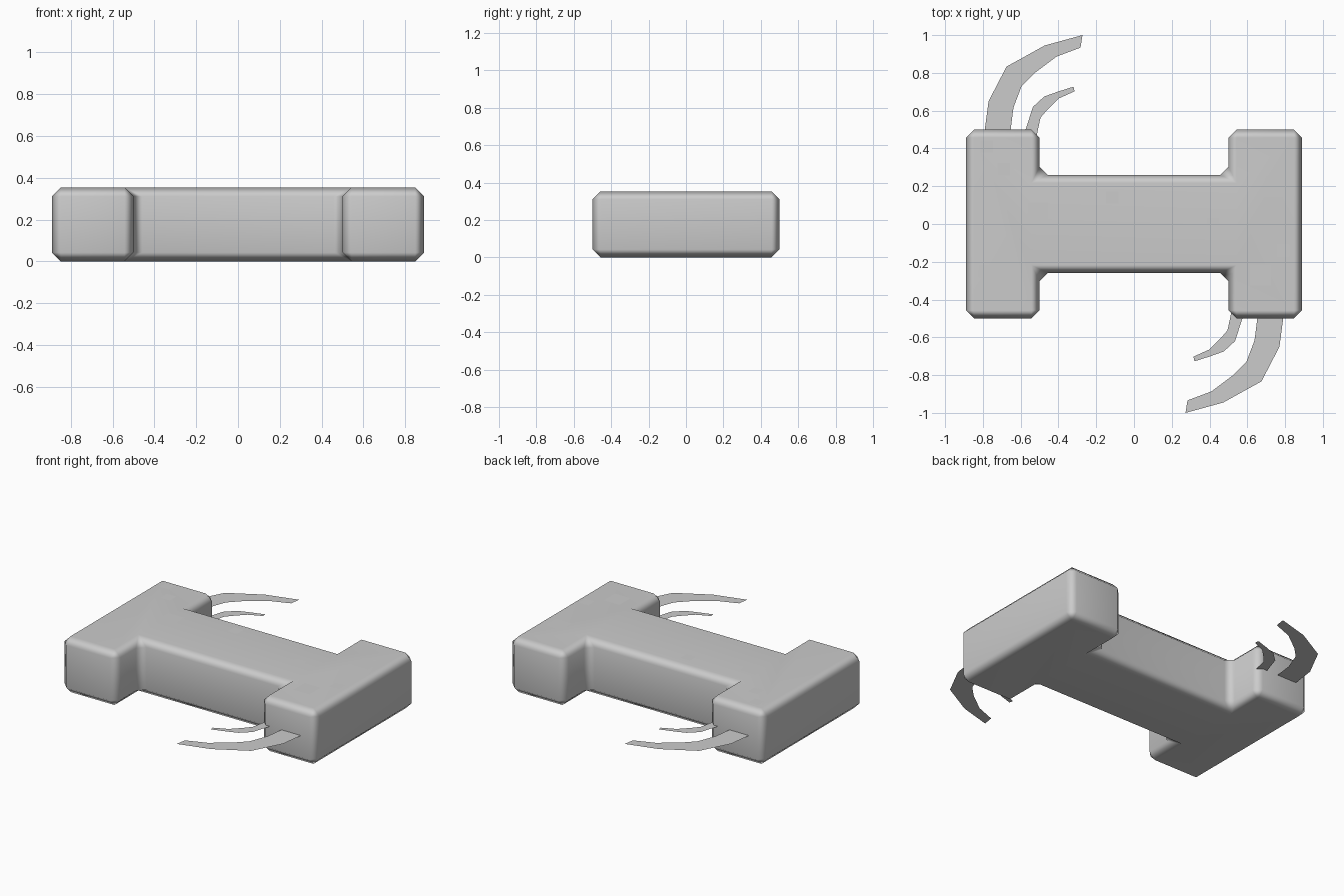
import bpy, bmesh
from mathutils import Matrix

if "Cube" in bpy.data.objects:
    bpy.data.objects.remove(bpy.data.objects["Cube"])

TOP = 0.354


def mesh_object(name, bm):
    mesh = bpy.data.meshes.new(name)
    bm.to_mesh(mesh)
    bm.free()
    ob = bpy.data.objects.new(name, mesh)
    bpy.context.collection.objects.link(ob)
    return ob


def flat_shape(bm, points, z):
    return bm.faces.new([bm.verts.new((x, y, z)) for x, y in points])


# H-shaped body: one quarter profile mirrored into a full outline
quarter = [(0.5, 0.26), (0.5, 0.5), (0.89, 0.5)]
right = quarter + [(x, -y) for x, y in reversed(quarter)]
outline = right + [(-x, -y) for x, y in right]
bm = bmesh.new()
base = flat_shape(bm, outline, 0)
ext = bmesh.ops.extrude_face_region(bm, geom=[base])
moved = [v for v in ext["geom"] if isinstance(v, bmesh.types.BMVert)]
bmesh.ops.translate(bm, verts=moved, vec=(0, 0, TOP))
bmesh.ops.recalc_face_normals(bm, faces=bm.faces)
for f in bm.faces:
    f.smooth = True
body = mesh_object("body", bm)
bevel = body.modifiers.new("chamfer", "BEVEL")
bevel.width = 0.043
bevel.segments = 1
bevel.limit_method = "ANGLE"
normals = body.modifiers.new("normals", "WEIGHTED_NORMAL")
normals.keep_sharp = True

# Curved flat blades, repeated by a half turn about z
large = [(-0.79, 0.44), (-0.79, 0.5), (-0.77, 0.65), (-0.675, 0.833),
         (-0.473, 0.945), (-0.273, 1.0), (-0.283, 0.934), (-0.41, 0.886),
         (-0.53, 0.796), (-0.595, 0.73), (-0.638, 0.617), (-0.653, 0.5),
         (-0.655, 0.44)]
small = [(-0.59, 0.43), (-0.574, 0.5), (-0.535, 0.62), (-0.475, 0.675),
         (-0.405, 0.7), (-0.32, 0.727), (-0.315, 0.702), (-0.40, 0.664),
         (-0.458, 0.606), (-0.495, 0.563), (-0.515, 0.47), (-0.525, 0.43)]
for name, points in (("large_blade", large), ("small_blade", small)):
    for side, sign in (("back", 1), ("front", -1)):
        bm = bmesh.new()
        face = flat_shape(bm, [(x * sign, y * sign) for x, y in points], 0.18)
        face.normal_update()
        if face.normal.z < 0:
            face.normal_flip()
        mesh_object(f"{name}_{side}", bm)

# Thin square patches scattered over the top: x, y, size
patches = [(-0.78, 0.41, 0.065), (-0.69, 0.29, 0.065), (-0.51, 0.06, 0.11),
           (-0.79, -0.25, 0.065), (-0.115, 0.14, 0.065), (0.42, 0.0, 0.065),
           (0.75, 0.20, 0.11), (0.67, -0.27, 0.11), (0.79, -0.14, 0.065)]
bm = bmesh.new()
for x, y, size in patches:
    bmesh.ops.create_grid(bm, x_segments=1, y_segments=1, size=size / 2,
                          matrix=Matrix.Translation((x, y, TOP + 0.002)))
mesh_object("top_patches", bm)
